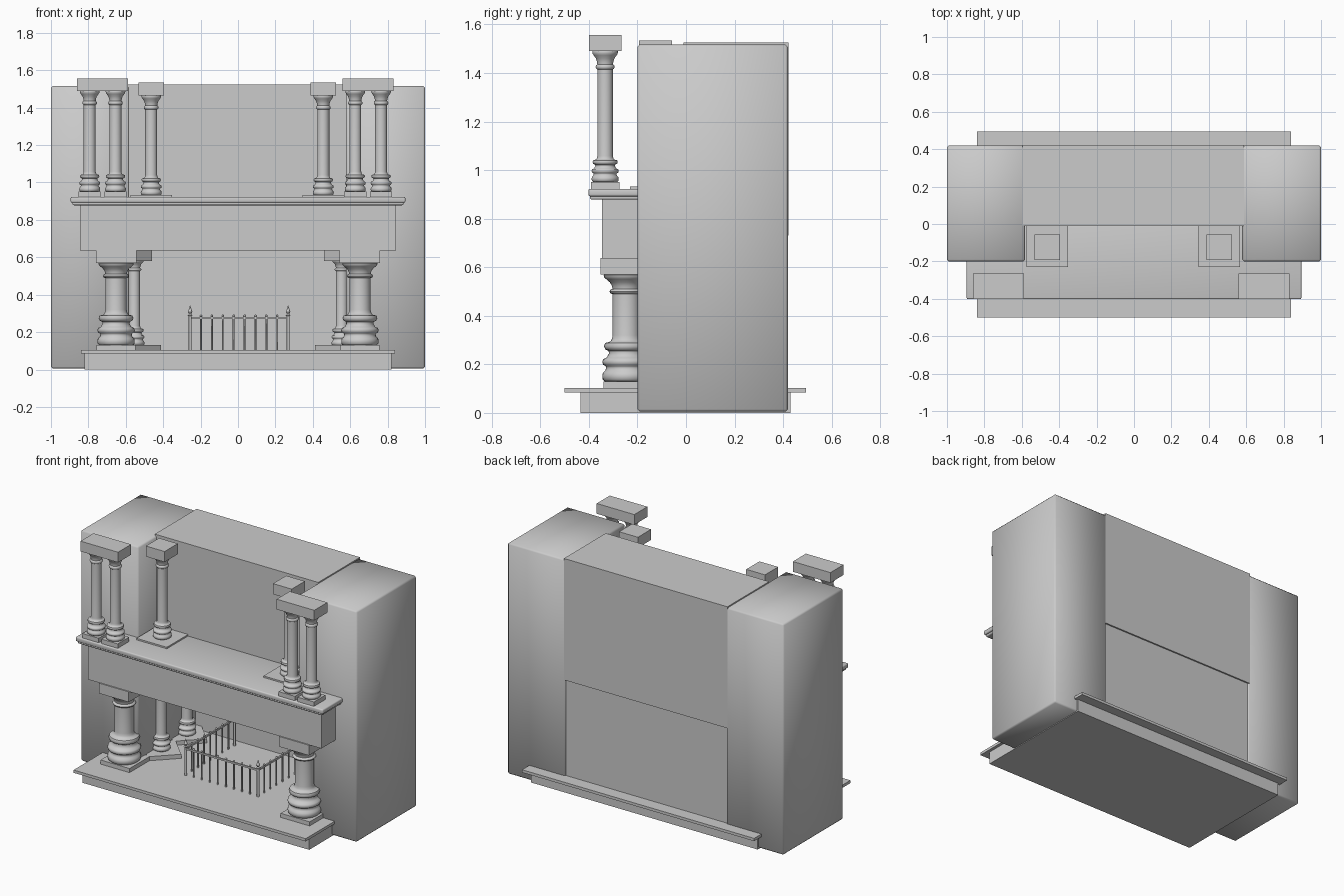
import bpy, bmesh, math
from mathutils import Matrix, Vector

if "Cube" in bpy.data.objects:
    bpy.data.objects.remove(bpy.data.objects["Cube"], do_unlink=True)

stone = bpy.data.materials.new("light grey stone")
stone.use_nodes = True
GREY = (0.6, 0.6, 0.6, 1)
stone.diffuse_color = GREY
stone.node_tree.nodes["Principled BSDF"].inputs["Base Color"].default_value = GREY


def finish(name, bm, smooth=None):
    """Turn a bmesh into a named object; smooth is the sharp-edge angle in degrees."""
    bmesh.ops.recalc_face_normals(bm, faces=bm.faces)
    mesh = bpy.data.meshes.new(name)
    bm.to_mesh(mesh)
    bm.free()
    mesh.materials.append(stone)
    ob = bpy.data.objects.new(name, mesh)
    bpy.context.collection.objects.link(ob)
    if smooth:
        bpy.ops.object.select_all(action="DESELECT")
        ob.select_set(True)
        bpy.context.view_layer.objects.active = ob
        bpy.ops.object.shade_smooth_by_angle(angle=math.radians(smooth))
    return ob


def add_box(bm, x, y, z, turn=0):
    """Add a box given its (min, max) ranges, turned about its own upright axis."""
    mid = Vector((sum(r) / 2 for r in (x, y, z)))
    size = Matrix.Diagonal([r[1] - r[0] for r in (x, y, z)] + [1])
    spin = Matrix.Rotation(math.radians(turn), 4, "Z")
    bmesh.ops.create_cube(bm, size=1, matrix=Matrix.Translation(mid) @ spin @ size)


def box(name, x, y, z, bevel=0, segments=1, smooth=None):
    bm = bmesh.new()
    add_box(bm, x, y, z)
    if bevel:
        bmesh.ops.bevel(bm, geom=bm.edges[:], offset=bevel, segments=segments,
                        profile=0.5, affect="EDGES")
    return finish(name, bm, smooth)


def span(c, half):
    return (c - half, c + half)


def add_lathe(bm, x, y, profile, sides=32):
    """Spin a (radius, height) profile into a closed turned solid."""
    rings = []
    for r, z in profile:
        rings.append([bm.verts.new((x + r * math.cos(a), y + r * math.sin(a), z))
                      for a in (math.tau * i / sides for i in range(sides))])
    for low, high in zip(rings, rings[1:]):
        for i in range(sides):
            j = (i + 1) % sides
            bm.faces.new((low[i], low[j], high[j], high[i]))
    bm.faces.new(rings[0])
    bm.faces.new(rings[-1])


# Base mouldings in units of the largest radius: (radius, height)
FOOT = [(.9, 0), (.98, .08), (1, .22), (.97, .36), (.88, .44), (.84, .55), (.86, .62),
        (.96, .68), (1, .8), (.96, .92), (.82, .98), (.72, 1.15), (.74, 1.25), (.88, 1.32),
        (.93, 1.45), (.88, 1.58), (.66, 1.64), (.6, 1.75), (.57, 1.9)]
# Capital mouldings: (radius, share of capital height)
HEAD = [(.57, -.15), (.66, -.1), (.7, 0), (.66, .1), (.58, .15), (.6, .3), (.68, .5),
        (.84, .68), (.92, .78), (.94, .9), (.88, 1)]


def column(name, x, y, z0, z1, radius, head):
    bm = bmesh.new()
    profile = [(r * radius, z0 + h * radius) for r, h in FOOT]
    profile += [(r * radius, z1 - head + h * head) for r, h in HEAD]
    add_lathe(bm, x, y, profile)
    finish(name, bm, 50)


def block(name, x, y, half, z, turn=0):
    bm = bmesh.new()
    add_box(bm, span(x, half), span(y, half), z, turn)
    finish(name, bm)


# Hearth
box("hearth_base", (-.82, .82), (-.435, .43), (0, .085))
box("hearth_slab", (-.84, .84), (-.5, .495), (.085, .103))

# Chimney piers and centre walls
box("right_pier", (-1, -.582), (-.2, .42), (.005, 1.517), .01, 1, 180)
box("left_pier", (.578, 1), (-.2, .42), (.005, 1.517), .01, 1, 180)
box("chimney_breast", (-.595, .588), (-.01, .422), (.73, 1.525))
box("fireback", (-.59, .585), (.39, .412), (.1, .74))

# Mantel
box("mantel_beam", (-.845, .845), (-.345, -.01), (.635, .88))
box("mantel_lower_moulding", (-.885, .885), (-.395, -.01), (.878, .898), .008, 3, 40)
box("mantel_shelf", (-.895, .895), (-.402, -.005), (.892, .923), .008, 3, 40)

for side, s in (("right", -1), ("left", 1)):
    # Large front columns carrying the mantel
    x = .652 * s
    block(side + "_main_plinth", x, -.235, .105, (.1, .13))
    column(side + "_main_column", x, -.245, .13, .575, .1, .075)
    block(side + "_main_capital", x, -.245, .108, (.57, .637))

    # Slender inner columns set diagonally in the firebox
    for place, y in (("front", 0), ("rear", .265)):
        part = f"{side}_inner_{place}"
        block(part + "_plinth", .555 * s, y, .102, (.1, .13), 45)
        column(part + "_column", .555 * s, y, .13, .59, .055, .055)
        block(part + "_capital", .555 * s, y, .068, (.58, .65), 45)

    # Paired columns on the shelf sharing one capital block
    x = .71 * s - .014
    for place, dx in (("outer", .069 * s), ("inner", -.069 * s)):
        part = f"{side}_upper_{place}"
        block(part + "_plinth", x + dx, -.333, .059, (.92, .952))
        column(part + "_column", x + dx, -.333, .952, 1.495, .056, .07)
    box(side + "_upper_capital", span(x, .136), (-.4, -.265), (1.49, 1.557))

    # Single columns nearer the wall
    x = .46 * s - .004
    block(side + "_wall_plinth", x, -.12, .11, (.92, .933))
    column(side + "_wall_column", x, -.12, .933, 1.47, .056, .07)
    block(side + "_wall_capital", x, -.125, .068, (1.465, 1.534))

# Fire guard: rails, bars and pointed corner posts
LEFT, RIGHT, FRONT, REAR = -.256, .268, -.175, .33
bm = bmesh.new()
rail, r = (.27, .281), .005
add_box(bm, (LEFT, RIGHT), span(FRONT, r), rail)
for x in (LEFT, RIGHT):
    add_box(bm, span(x, r), (FRONT, REAR), rail)
finish("guard_rails", bm)

bars = bmesh.new()
posts = bmesh.new()
spots = [(LEFT + (RIGHT - LEFT) * i / 9, FRONT) for i in range(1, 9)]
spots += [(x, FRONT + (REAR - FRONT) * i / 8) for x in (LEFT, RIGHT) for i in range(1, 8)]
for x, y in spots:
    add_lathe(bars, x, y, [(.005, .1), (.005, .282), (.008, .286), (.003, .294)], 8)
for x in (LEFT, RIGHT):
    for y in (FRONT, REAR):
        add_lathe(posts, x, y, [(.008, .1), (.008, .285), (.013, .29), (.006, .296),
                                (.012, .308), (.007, .322), (.001, .342)], 10)
finish("guard_bars", bars, 40)
finish("guard_posts", posts, 40)
